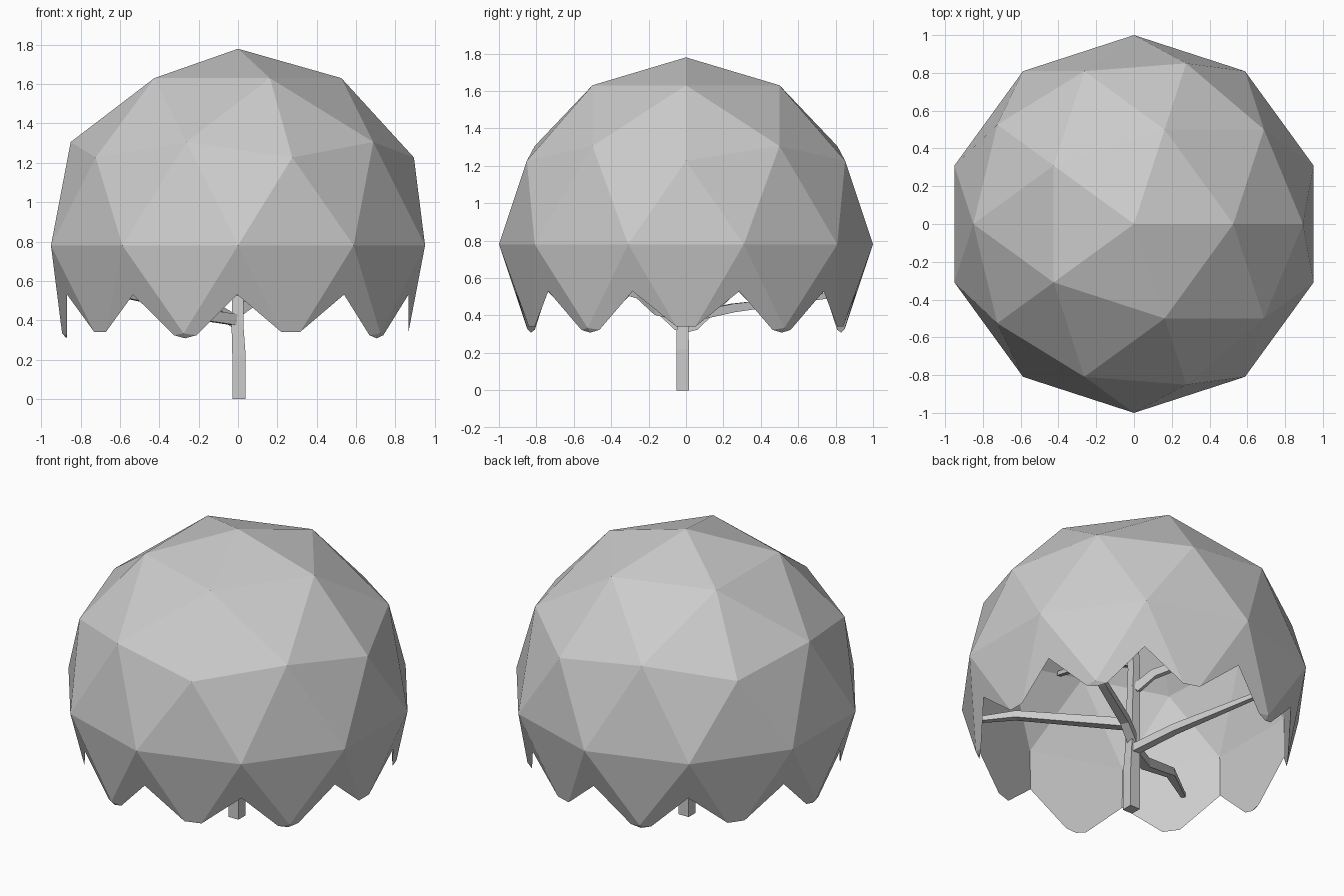
import bpy, bmesh, math
from mathutils import Vector

if "Cube" in bpy.data.objects:
    bpy.data.objects.remove(bpy.data.objects["Cube"])

CENTRE_Z = 0.78
INNER = 0.9125      # radius of the hollow inside the canopy


def make_object(name, bm):
    mesh = bpy.data.meshes.new(name)
    bm.to_mesh(mesh)
    bm.free()
    ob = bpy.data.objects.new(name, mesh)
    bpy.context.collection.objects.link(ob)
    return ob


def polar(deg, r, z):
    a = math.radians(deg)
    return Vector((r * math.cos(a), r * math.sin(a), z))


# Canopy: outer and inner upper domes, joined by ten hanging lobes
bm = bmesh.new()
for radius in (1.0, INNER):
    bmesh.ops.create_icosphere(bm, subdivisions=2, radius=radius)
lower = [v for v in bm.verts if v.co.z < -0.05]
bmesh.ops.delete(bm, geom=lower, context='VERTS')


def low(deg):
    # lower icosphere ring: alternates long (0, 72..) and short (36, 108..) points
    if (deg // 36) % 2 == 0:
        return polar(deg, 0.8507, -0.5257)
    return polar(deg, 0.8944, -0.4472)


def notch(deg):
    mid = (low(deg - 18) + low(deg + 18)) / 2
    return polar(deg, 1, 0).lerp(mid, 0.514)


def add_face(*pts):
    bm.faces.new([bm.verts.new(p) for p in pts])


for k in range(10):
    a = 36 * k
    tip = low(a)
    e0, e1 = polar(a - 18, 1, 0), polar(a + 18, 1, 0)
    n0, n1 = notch(a - 18), notch(a + 18)
    if k % 2 == 0:
        # flat-ended lobe
        c0, c1 = e0.lerp(tip, 0.837), e1.lerp(tip, 0.837)
        add_face(e1, e0, c0, c1)
        add_face(e0, n0, c0)
        add_face(e1, c1, n1)
        rim = (c0, c1)
    else:
        # rounded lobe that curls slightly inward
        q0, q1 = tip.lerp(low(a - 36), 0.12), tip.lerp(low(a + 36), 0.12)
        b = tip.lerp(polar(a, 0.5257, -0.8507), 0.062)
        add_face(e1, e0, tip)
        add_face(e0, n0, q0, tip)
        add_face(e1, tip, q1, n1)
        add_face(tip, q0, b)
        add_face(tip, b, q1)
        rim = (q0, b, q1)
    # upright inner wall of the lobe
    add_face(polar(a + 18, INNER, 0), polar(a - 18, INNER, 0), n0, *rim, n1)
bmesh.ops.remove_doubles(bm, verts=bm.verts, dist=0.001)
bmesh.ops.recalc_face_normals(bm, faces=bm.faces)
canopy = make_object("canopy", bm)
canopy.location.z = CENTRE_Z


# Square-section tapering limb swept along a path of (x, y, z, half width)
def limb(name, path):
    bm = bmesh.new()
    pts = [Vector(p[:3]) for p in path]
    rings = []
    for i, p in enumerate(pts):
        d = (pts[min(i + 1, len(pts) - 1)] - pts[max(i - 1, 0)]).normalized()
        if abs(pts[-1].z - pts[0].z) > 1:          # upright limb
            u, v = Vector((1, 0, 0)), Vector((0, 1, 0))
        else:
            u = d.cross(Vector((0, 0, 1))).normalized()
            v = u.cross(d)
        w = path[i][3]
        rings.append([bm.verts.new(p + (u * s + v * t) * w)
                      for s, t in ((-1, -1), (1, -1), (1, 1), (-1, 1))])
    for a, b in zip(rings, rings[1:]):
        for j in range(4):
            bm.faces.new((a[j], a[(j + 1) % 4], b[(j + 1) % 4], b[j]))
    bm.faces.new(rings[0])
    bm.faces.new(rings[-1])
    bmesh.ops.recalc_face_normals(bm, faces=bm.faces)
    return make_object(name, bm)


limb("trunk", [(0.005, -0.018, 0, 0.034), (0.005, -0.018, 0.22, 0.034),
               (-0.003, -0.018, 0.38, 0.03), (0.0, -0.01, 0.55, 0.028),
               (0.0, 0.0, 0.9, 0.025), (0.02, 0.0, 1.4, 0.015)])

# Branches spreading out to the canopy
limb("branch_back", [(0, -0.01, 0.385, 0.025), (-0.09, 0.25, 0.44, 0.023),
                     (-0.3, 0.83, 0.515, 0.013)])
limb("branch_left", [(0, -0.01, 0.4, 0.028), (-0.2, -0.14, 0.43, 0.028),
                     (-0.47, -0.24, 0.515, 0.024), (-0.74, -0.45, 0.56, 0.013)])
limb("branch_front_right", [(0, -0.01, 0.55, 0.027), (0.45, -0.5, 0.66, 0.021),
                            (0.62, -0.67, 0.64, 0.013)])
limb("branch_right", [(0, -0.01, 0.45, 0.027), (0.1, 0.04, 0.52, 0.025),
                      (0.4, 0.2, 0.58, 0.022), (0.8, 0.42, 0.69, 0.013)])
limb("branch_back_left", [(0, 0, 0.77, 0.025), (-0.09, 0.06, 0.88, 0.022),
                          (-0.62, 0.38, 1.2, 0.012)])
limb("branch_front", [(0, 0, 0.95, 0.023), (-0.02, -0.4, 1.13, 0.019),
                      (-0.07, -0.74, 1.23, 0.012)])
